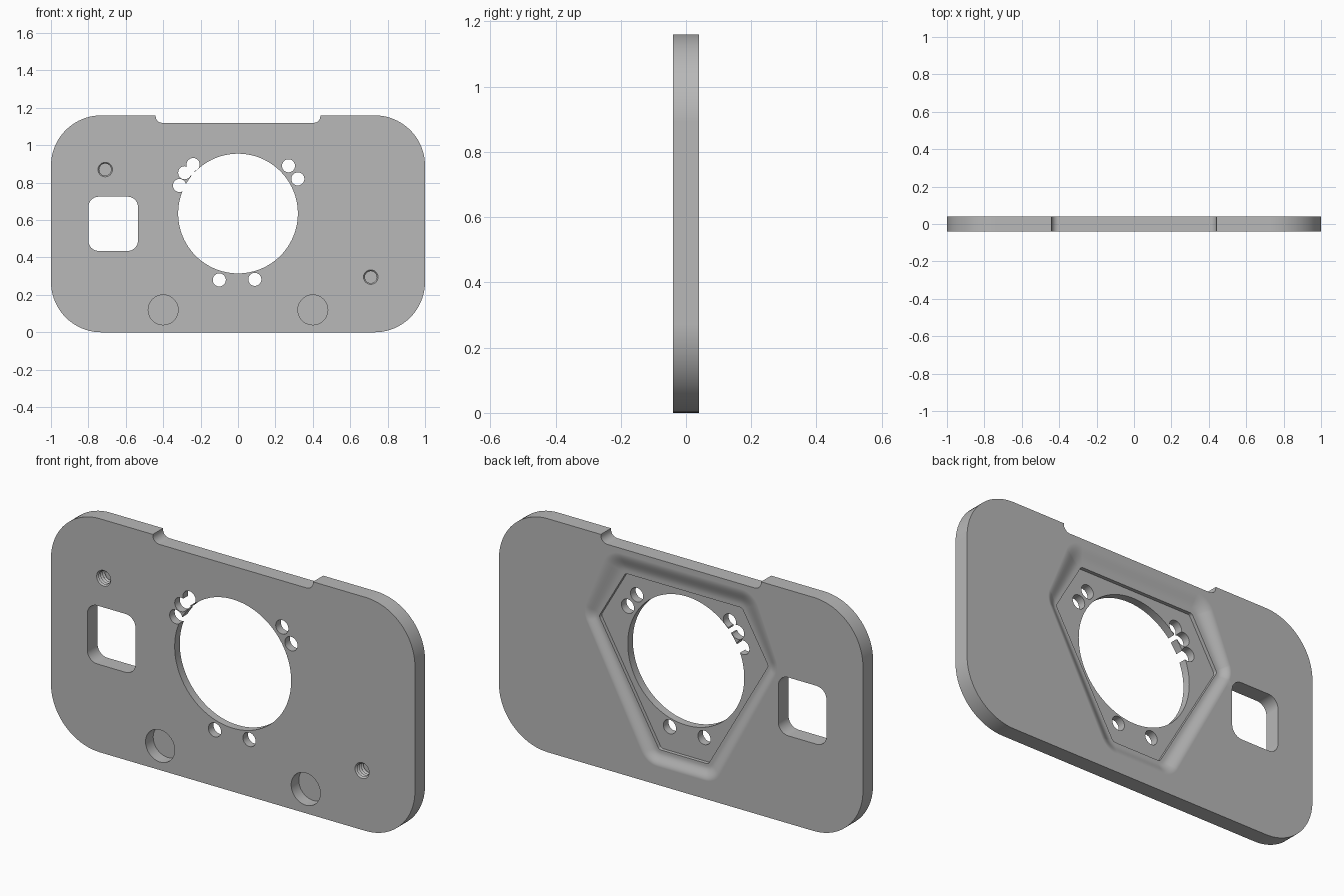
import bpy, bmesh
from math import sin, cos, pi, radians
from mathutils import Vector

if "Cube" in bpy.data.objects:
    bpy.data.objects.remove(bpy.data.objects["Cube"], do_unlink=True)

HALF = 0.04          # half the plate thickness
FRONT, BACK = -0.06, 0.06   # cutters overshoot both faces

grey = bpy.data.materials.new("plain grey")
grey.use_nodes = True
colour = (0.48, 0.48, 0.48, 1)
grey.diffuse_color = colour
grey.node_tree.nodes["Principled BSDF"].inputs["Base Color"].default_value = colour


def rounded(points, radius, steps=10):
    """Round each corner of a polygon; radius may be a number or one per corner."""
    n, out = len(points), []
    radii = radius if isinstance(radius, list) else [radius] * n
    for i in range(n):
        p = Vector(points[i])
        if radii[i] == 0:
            out.append(p)
            continue
        a = (Vector(points[i - 1]) - p).normalized()
        b = (Vector(points[(i + 1) % n]) - p).normalized()
        half = a.angle(b) / 2
        centre = p + (a + b).normalized() * radii[i] / sin(half)
        start = p + a * radii[i] * cos(half) / sin(half) - centre
        end = p + b * radii[i] * cos(half) / sin(half) - centre
        sweep = pi - 2 * half
        for k in range(steps + 1):
            t = k / steps
            out.append(centre + (start * sin((1 - t) * sweep) + end * sin(t * sweep)) / sin(sweep))
    return out


def circle(x, z, r, n=32):
    return [Vector((x + r * cos(2 * pi * k / n), z + r * sin(2 * pi * k / n))) for k in range(n)]


def box(x0, x1, z0, z1):
    return [(x0, z0), (x1, z0), (x1, z1), (x0, z1)]


def mirrored(right_side):
    """Close a half outline across x = 0."""
    return right_side + [(-x, z) for x, z in reversed(right_side)]


def loft(name, layers):
    """Solid through (outline, y) layers that share a point count."""
    bm = bmesh.new()
    rings = [[bm.verts.new((p[0], y, p[1])) for p in pts] for pts, y in layers]
    n = len(rings[0])
    for lower, upper in zip(rings, rings[1:]):
        for i in range(n):
            j = (i + 1) % n
            bm.faces.new((lower[i], lower[j], upper[j], upper[i]))
    bm.faces.new(rings[0])
    bm.faces.new(rings[-1])
    bmesh.ops.recalc_face_normals(bm, faces=bm.faces)
    mesh = bpy.data.meshes.new(name)
    bm.to_mesh(mesh)
    bm.free()
    mesh.materials.append(grey)
    ob = bpy.data.objects.new(name, mesh)
    bpy.context.scene.collection.objects.link(ob)
    return ob


def prism(name, outline, y0=FRONT, y1=BACK):
    return loft(name, [(outline, y0), (outline, y1)])


# Plate body
plate = prism("mounting_plate", rounded(box(-1, 1, 0, 1.16), 0.27, 20), -HALF, HALF)
cutters = []

# Shallow notch in the top edge
cutters.append(prism("top_notch", rounded(box(-0.44, 0.44, 1.12, 1.25), [0.035, 0.035, 0, 0])))

# Rounded window and central bore
cutters.append(prism("side_window", rounded(box(-0.8, -0.535, 0.435, 0.725), 0.055)))

# Back pocket: gently dished border, then a small step to a flat floor
outer = rounded(mirrored([(0.19, 0.09), (0.54, 0.75), (0.40, 1.095)]), 0.1)
inner = rounded(mirrored([(0.135, 0.165), (0.465, 0.74), (0.32, 0.99)]), 0.02)


def blend(t):
    return [a.lerp(b, t) for a, b in zip(outer, inner)]


STEP_Y, SLOPES = 0.018, 8
layers = [(outer, BACK)]
for k in range(SLOPES + 1):
    t = k / SLOPES
    layers.append((blend(t * 0.85), STEP_Y + (HALF - STEP_Y) * (1 + cos(pi * t)) / 2))
layers += [(inner, STEP_Y), (inner, 0)]
cutters.append(loft("back_pocket", layers))

cutters.append(prism("central_bore", circle(0, 0.635, 0.32, 96)))

# Small through holes around the bore
for x, z, r in [(0.27, 0.89, 0.035), (0.32, 0.82, 0.035), (-0.1, 0.28, 0.035), (0.09, 0.283, 0.035),
                (-0.24, 0.897, 0.035), (-0.285, 0.853, 0.035), (-0.313, 0.785, 0.035),
                (-0.252, 0.858, 0.02)]:
    cutters.append(prism("small_hole", circle(x, z, r, 24)))

# Round blind recesses near the bottom of the front
for x in (-0.4, 0.4):
    cutters.append(prism("round_recess", circle(x, 0.12, 0.08, 48), FRONT, 0.02))

# Threaded blind holes in the front
for x, z in [(-0.71, 0.87), (0.71, 0.295)]:
    rings = [(circle(x, z, 0.039, 24), FRONT)]
    for k in range(9):
        rings.append((circle(x, z, 0.032 if k % 2 else 0.039, 24), -HALF + 0.008 * k))
    cutters.append(loft("threaded_hole", rings))

# Cut everything out of the plate
bpy.context.view_layer.objects.active = plate
plate.select_set(True)
for cutter in cutters:
    cutter.hide_render = True
    mod = plate.modifiers.new("cut", 'BOOLEAN')
    mod.operation, mod.solver, mod.object = 'DIFFERENCE', 'EXACT', cutter
    bpy.ops.object.modifier_apply(modifier=mod.name)
    bpy.data.objects.remove(cutter, do_unlink=True)

bpy.ops.object.shade_smooth_by_angle(angle=radians(25))
weighted = plate.modifiers.new("even_shading", 'WEIGHTED_NORMAL')
weighted.keep_sharp = True
